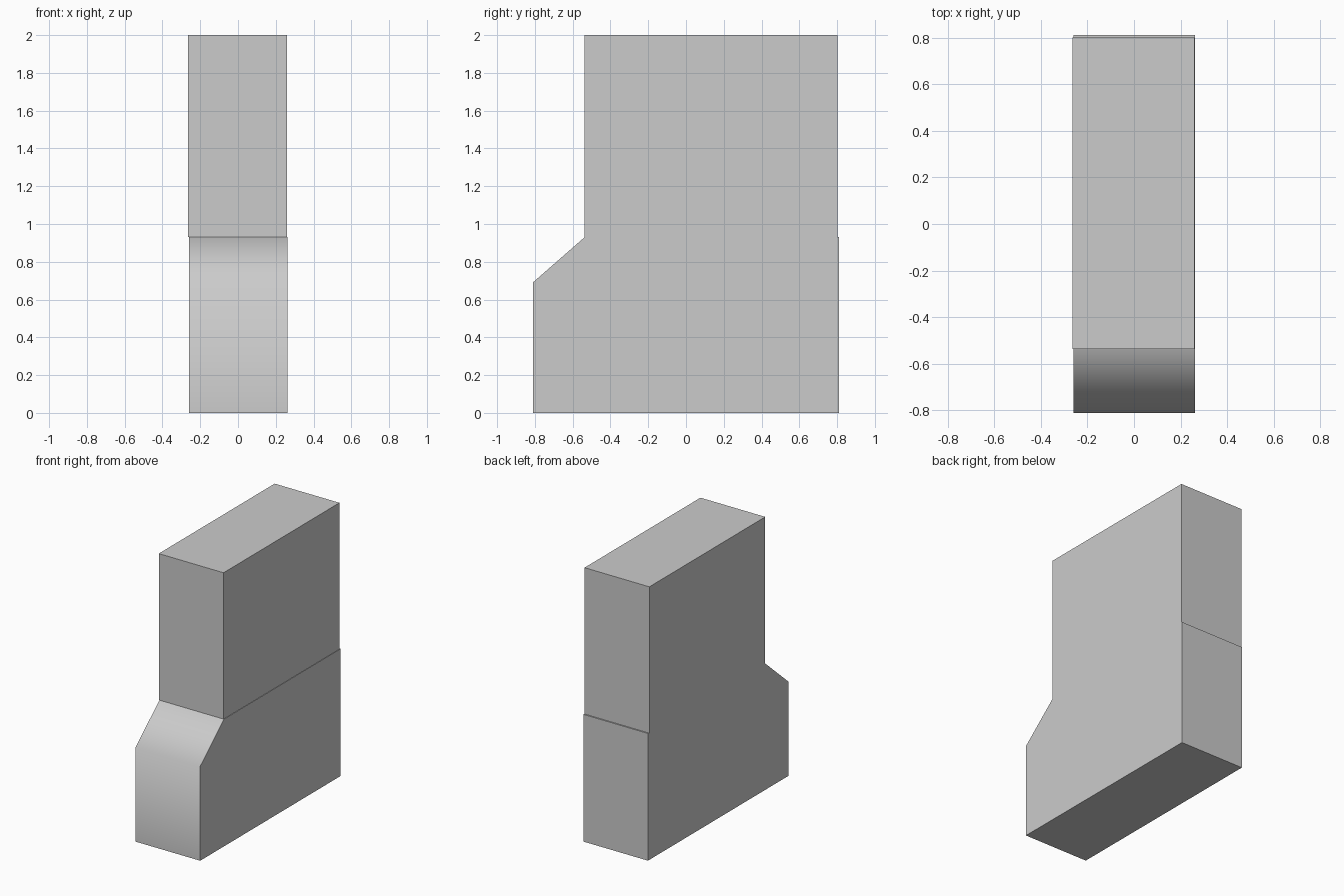
import bpy
import math

if "Cube" in bpy.data.objects:
    bpy.data.objects.remove(bpy.data.objects["Cube"])


def extrude_profile(name, profile, x0, x1):
    """Solid made by sweeping a (y, z) outline from x0 to x1."""
    n = len(profile)
    verts = [(x, y, z) for x in (x0, x1) for y, z in profile]
    faces = [tuple(reversed(range(n))), tuple(range(n, 2 * n))]
    faces += [(i, (i + 1) % n, n + (i + 1) % n, n + i) for i in range(n)]
    mesh = bpy.data.meshes.new(name)
    mesh.from_pydata(verts, [], faces)
    obj = bpy.data.objects.new(name, mesh)
    bpy.context.collection.objects.link(obj)
    return obj


SEAM = 0.93

# Lower block with the sloped front shoulder
lower = extrude_profile(
    "lower_block",
    [(-0.811, 0), (0.811, 0), (0.811, SEAM), (-0.537, SEAM), (-0.811, 0.69)],
    -0.26, 0.262)

# Upper block, set very slightly off the lower one
upper = extrude_profile(
    "upper_block",
    [(-0.537, SEAM), (0.802, SEAM), (0.802, 2), (-0.537, 2)],
    -0.265, 0.259)

# Soft shading over the shoulder, sharp right-angled edges
for obj in (lower, upper):
    bpy.ops.object.select_all(action='DESELECT')
    obj.select_set(True)
    bpy.context.view_layer.objects.active = obj
    bpy.ops.object.shade_smooth_by_angle(angle=math.radians(60))
